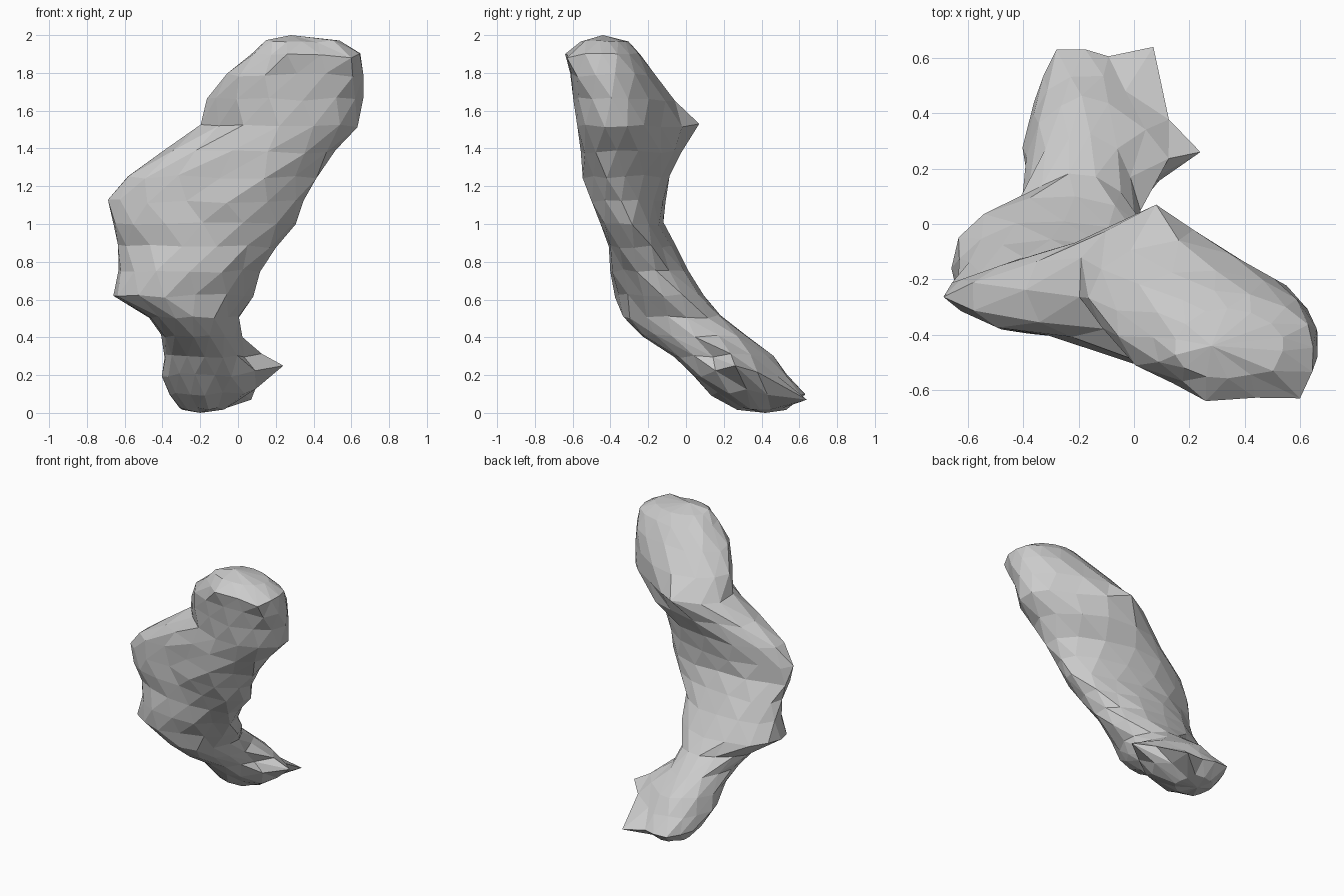
import bpy, bmesh, math, random
from mathutils import Vector

if "Cube" in bpy.data.objects:
    bpy.data.objects.remove(bpy.data.objects["Cube"])

random.seed(4)
SIDES = 14

# cross-sections: z, left, right, front, back, skew
SECTIONS = [
    (0.02, -0.31, -0.07, 0.27, 0.53, 0.0),
    (0.10, -0.36, 0.02, 0.14, 0.62, 0.0),
    (0.20, -0.39, 0.05, 0.03, 0.54, 0.0),
    (0.30, -0.39, 0.03, -0.06, 0.45, 0.0),
    (0.41, -0.40, 0.01, -0.23, 0.32, 0.0),
    (0.51, -0.47, 0.00, -0.33, 0.18, 0.1),
    (0.62, -0.67, 0.07, -0.37, 0.10, 0.05),
    (0.75, -0.63, 0.11, -0.40, 0.01, -0.1),
    (0.88, -0.62, 0.20, -0.41, -0.06, -0.2),
    (1.00, -0.66, 0.30, -0.46, -0.11, -0.2),
    (1.12, -0.67, 0.34, -0.51, -0.11, -0.2),
    (1.25, -0.59, 0.41, -0.54, -0.09, -0.25),
    (1.38, -0.38, 0.51, -0.56, -0.04, -0.25),
    (1.52, -0.19, 0.63, -0.57, 0.01, -0.3),
    (1.66, -0.15, 0.66, -0.59, -0.07, -0.25),
    (1.79, -0.06, 0.67, -0.62, -0.17, -0.15),
    (1.90, 0.07, 0.65, -0.62, -0.24, -0.1),
    (1.97, 0.14, 0.54, -0.56, -0.31, 0.0),
]

# plan outline of the upper body: x, y along the front and the back
FRONT = [(-0.68, -0.29), (-0.46, -0.39), (-0.2, -0.41), (0.0, -0.51), (0.26, -0.64), (0.7, -0.64)]
BACK = [(-0.68, -0.22), (-0.37, -0.11), (-0.05, 0.0), (0.08, 0.08), (0.28, -0.07), (0.6, -0.25), (0.68, -0.42)]

# pointed features pulled out of the surface: position, pull radius
POINTS = [((0.24, 0.26, 0.25), 0.19), ((0.07, 0.64, 0.07), 0.1),
          ((-0.28, 0.63, 0.10), 0.1), ((0.08, 0.07, 1.53), 0.15),
          ((0.60, -0.63, 1.88), 0.15), ((0.26, -0.64, 1.90), 0.1),
          ((-0.66, -0.16, 0.62), 0.1)]


def outline(line, x):
    x = min(max(x, line[0][0]), line[-1][0])
    for (x0, y0), (x1, y1) in zip(line, line[1:]):
        if x <= x1:
            return y0 + (y1 - y0) * (x - x0) / (x1 - x0)
    return line[-1][1]


def ring(bm, sec, shift):
    z, l, r, f, b, s = sec
    out = []
    for i in range(SIDES):
        t = 2 * math.pi * (i + shift) / SIDES
        j = [random.uniform(-0.01, 0.01) for _ in range(3)]
        x = (l + r) / 2 + (r - l) * 0.51 * math.cos(t) + j[0]
        y = (f + b) / 2 + (b - f) * 0.51 * math.sin(t + s) + j[1]
        if z > 0.6:
            y = max(y, outline(FRONT, x))
        if z > 0.95:
            y = min(y, outline(BACK, x))
        out.append(bm.verts.new((x, y, z + j[2])))
    return out


# twisted body: staggered rings joined by triangles
bm = bmesh.new()
rings = [ring(bm, s, 0.5 * (k % 2)) for k, s in enumerate(SECTIONS)]
for k in range(len(rings) - 1):
    a, b = rings[k], rings[k + 1]
    for i in range(SIDES):
        n = (i + 1) % SIDES
        if k % 2 == 0:
            bm.faces.new((a[i], a[n], b[i]))
            bm.faces.new((a[n], b[n], b[i]))
        else:
            bm.faces.new((a[i], b[n], b[i]))
            bm.faces.new((a[i], a[n], b[n]))

# rounded ends
for loop, tip in ((rings[0], (-0.20, 0.42, 0.0)), (rings[-1], (0.28, -0.44, 2.0))):
    c = bm.verts.new(tip)
    for i in range(SIDES):
        bm.faces.new((loop[i], loop[(i + 1) % SIDES], c))

# spurs and corners, dragging nearby points along
for p, radius in POINTS:
    target = Vector(p)
    v = min(bm.verts, key=lambda q: (q.co - target).length)
    origin = v.co.copy()
    for q in bm.verts:
        w = max(0.0, 1 - (q.co - origin).length / radius)
        q.co += (target - origin) * (w if q != v else 1.0)
for v in bm.verts:
    v.co.z = max(0.0, v.co.z)

bmesh.ops.recalc_face_normals(bm, faces=bm.faces)
mesh = bpy.data.meshes.new("twisted_body")
bm.to_mesh(mesh)
bm.free()
body = bpy.data.objects.new("twisted_body", mesh)
bpy.context.collection.objects.link(body)
